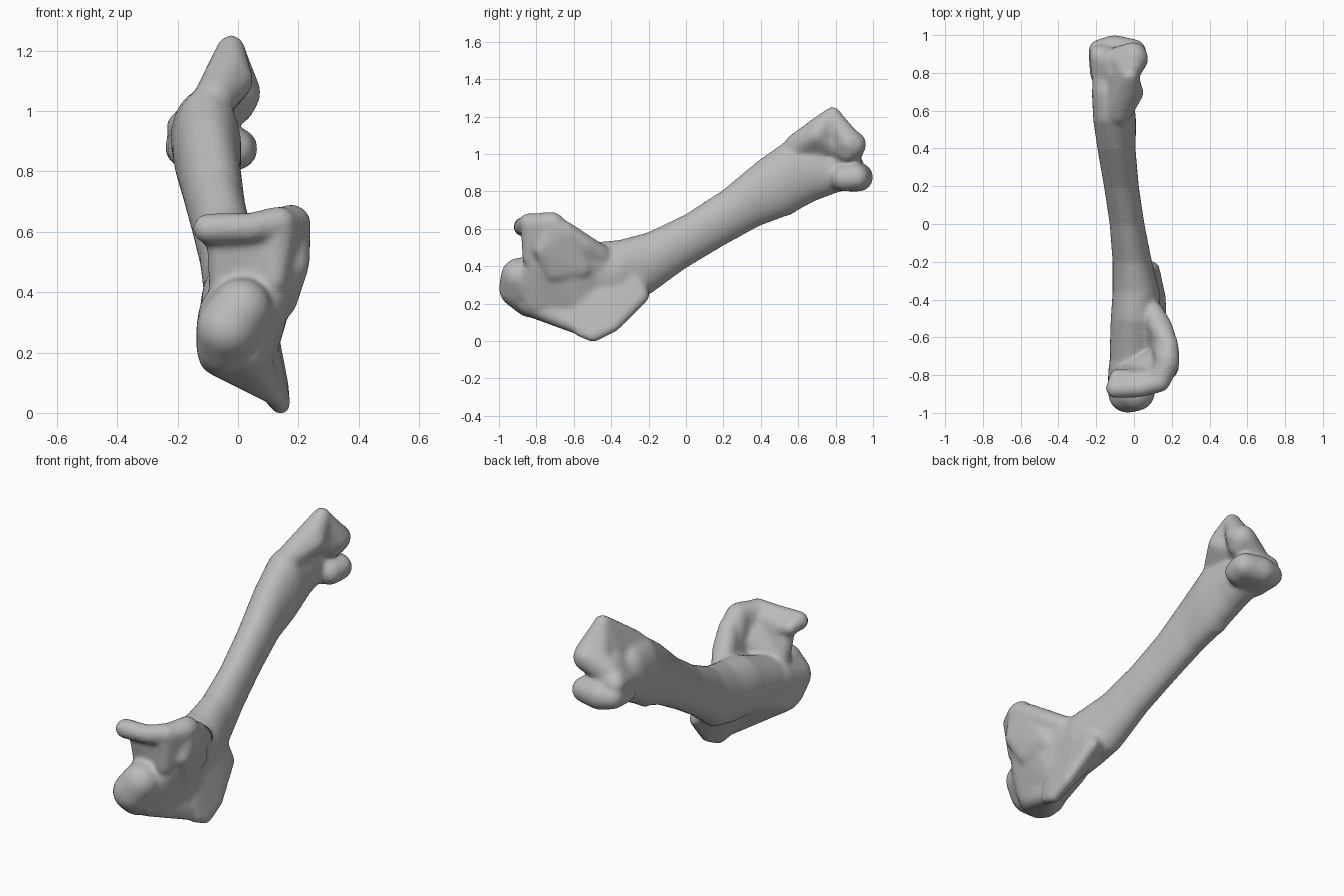
import bpy, bmesh
from math import cos, sin, tau
from mathutils import Vector

cube = bpy.data.objects.get("Cube")
if cube:
    bpy.data.objects.remove(cube)

bm = bmesh.new()
probe = bmesh.new()
bmesh.ops.create_icosphere(probe, subdivisions=3, radius=1)
BALL = [v.co.copy() for v in probe.verts]
probe.free()


def hull(*balls):
    """Skin wrapped tightly round balls given as (x, y, z, radius)."""
    verts = [bm.verts.new(Vector(b[:3]) + p * b[3]) for b in balls for p in BALL]
    out = bmesh.ops.convex_hull(bm, input=verts)
    spare = {g for g in out["geom_interior"] + out["geom_unused"]
             if isinstance(g, bmesh.types.BMVert)}
    bmesh.ops.delete(bm, geom=list(spare), context="VERTS")


def chain(*balls):
    """Tapered rod through successive balls."""
    for a, b in zip(balls, balls[1:]):
        hull(a, b)


def loft(sections, n=32):
    """Elliptical tube; each section is y, x min, x max, z min, z max."""
    rings = []
    for y, x0, x1, z0, z1 in sections:
        rings.append([bm.verts.new(((x0 + x1) / 2 + (x1 - x0) / 2 * cos(tau * i / n), y,
                                    (z0 + z1) / 2 + (z1 - z0) / 2 * sin(tau * i / n)))
                      for i in range(n)])
    for a, b in zip(rings, rings[1:]):
        for i in range(n):
            j = (i + 1) % n
            bm.faces.new((a[i], a[j], b[j], b[i]))
    bm.faces.new(rings[0])
    bm.faces.new(rings[-1])


# Shaft
loft([(-.80, -.12, .10, .18, .43),
      (-.65, -.125, .13, .18, .48),
      (-.50, -.12, .14, .2, .535),
      (-.35, -.11, .14, .21, .55),
      (-.20, -.11, .10, .25, .59),
      (0, -.125, .06, .395, .685),
      (.2, -.155, .03, .515, .815),
      (.4, -.19, .012, .625, .98),
      (.55, -.212, .015, .68, 1.085),
      (.70, -.22, .0, .76, 1.08),
      (.82, -.21, -.01, .805, 1.02)])

# Rounded joint head, leaning up to one side
hull((-.03, -.89, .29, .105), (.015, -.885, .355, .1), (-.045, -.83, .225, .09),
     (-.02, -.75, .33, .11), (.03, -.75, .37, .1), (-.05, -.75, .21, .08))

# Lower crest blending into the shaft
hull((.145, -.49, .035, .033), (.13, -.56, .06, .03), (.14, -.38, .09, .033),
     (.10, -.23, .25, .04), (.02, -.3, .36, .1), (.02, -.55, .3, .1))
hull((.11, -.56, .08, .04), (-.06, -.8, .2, .07), (.02, -.82, .21, .07),
     (.04, -.55, .25, .07), (-.03, -.55, .3, .09))

# Broad outer face joining ridge, head and crest
hull((.13, -.77, .42, .06), (.145, -.62, .44, .055), (.09, -.8, .33, .06),
     (.05, -.8, .21, .06), (.085, -.56, .2, .045), (.085, -.45, .42, .06),
     (.03, -.85, .32, .08))

# Tall outer ridge beside the cup
hull((.18, -.71, .635, .065), (.185, -.65, .59, .055), (.185, -.76, .5, .055),
     (.14, -.7, .38, .06), (.13, -.55, .4, .06))
hull((.185, -.64, .595, .055), (.16, -.53, .52, .045), (.10, -.46, .47, .06),
     (.12, -.65, .40, .06))
hull((.18, -.73, .635, .065), (.14, -.82, .63, .06), (.12, -.82, .45, .05),
     (.14, -.68, .40, .06))

# Front wall of the cup and its overhanging lip
hull((.10, -.81, .61, .05), (-.06, -.82, .6, .04), (-.045, -.78, .43, .05),
     (.09, -.78, .42, .06))
hull((.10, -.77, .55, .05), (.12, -.7, .5, .05), (.02, -.77, .45, .06))
chain((.14, -.83, .64, .055), (.04, -.862, .622, .05), (-.095, -.865, .62, .052))
hull((-.095, -.855, .62, .048), (-.085, -.80, .6, .04), (0, -.80, .57, .04))

# Peak and upper condyle at the far end
hull((-.02, .79, 1.215, .047), (-.02, .72, 1.15, .06), (-.075, .6, 1.05, .07),
     (-.06, .78, 1.06, .07), (.0, .70, 1.11, .055))
hull((-.02, .79, 1.21, .047), (.01, .88, 1.07, .07), (-.04, .85, 1.05, .08))
hull((.0, .895, 1.06, .075), (0, .87, 1.02, .055), (-.1, .86, 1.0, .08))
hull((-.08, .8, 1.04, .06), (-.18, .9, .955, .055), (-.15, .7, .93, .06),
     (-.08, .86, .95, .08))

# Lower condyle
hull((.0, .915, .885, .07), (-.01, .85, .88, .07), (-.1, .93, .885, .077),
     (-.175, .92, .89, .065), (-.165, .8, .88, .065))

# Rough spur under the far end
hull((-.08, .48, .71, .045), (-.12, .55, .725, .045), (-.1, .62, .78, .05))

bmesh.ops.recalc_face_normals(bm, faces=bm.faces[:])
mesh = bpy.data.meshes.new("bone")
bm.to_mesh(mesh)
bm.free()
bone = bpy.data.objects.new("bone", mesh)
bpy.context.collection.objects.link(bone)

# Fuse the parts into one softly blended surface
remesh = bone.modifiers.new("fuse", "REMESH")
remesh.mode = "VOXEL"
remesh.voxel_size = .012
remesh.use_smooth_shade = True
soften = bone.modifiers.new("soften", "SMOOTH")
soften.factor = .5
soften.iterations = 12
bpy.context.view_layer.update()
fused = bpy.data.meshes.new_from_object(bone.evaluated_get(bpy.context.evaluated_depsgraph_get()))
bone.modifiers.clear()
bone.data = fused
bpy.data.meshes.remove(mesh)

# Stand on the ground, centred
lo = [min(v.co[i] for v in fused.vertices) for i in range(3)]
hi = [max(v.co[i] for v in fused.vertices) for i in range(3)]
base = Vector(((lo[0] + hi[0]) / 2, (lo[1] + hi[1]) / 2, lo[2]))
for v in fused.vertices:
    v.co -= base
for p in fused.polygons:
    p.use_smooth = True

# Colour
grey = bpy.data.materials.new("bone grey")
grey.use_nodes = True
colour = (.5, .5, .5, 1)
grey.diffuse_color = colour
grey.node_tree.nodes["Principled BSDF"].inputs["Base Color"].default_value = colour
fused.materials.clear()
fused.materials.append(grey)
